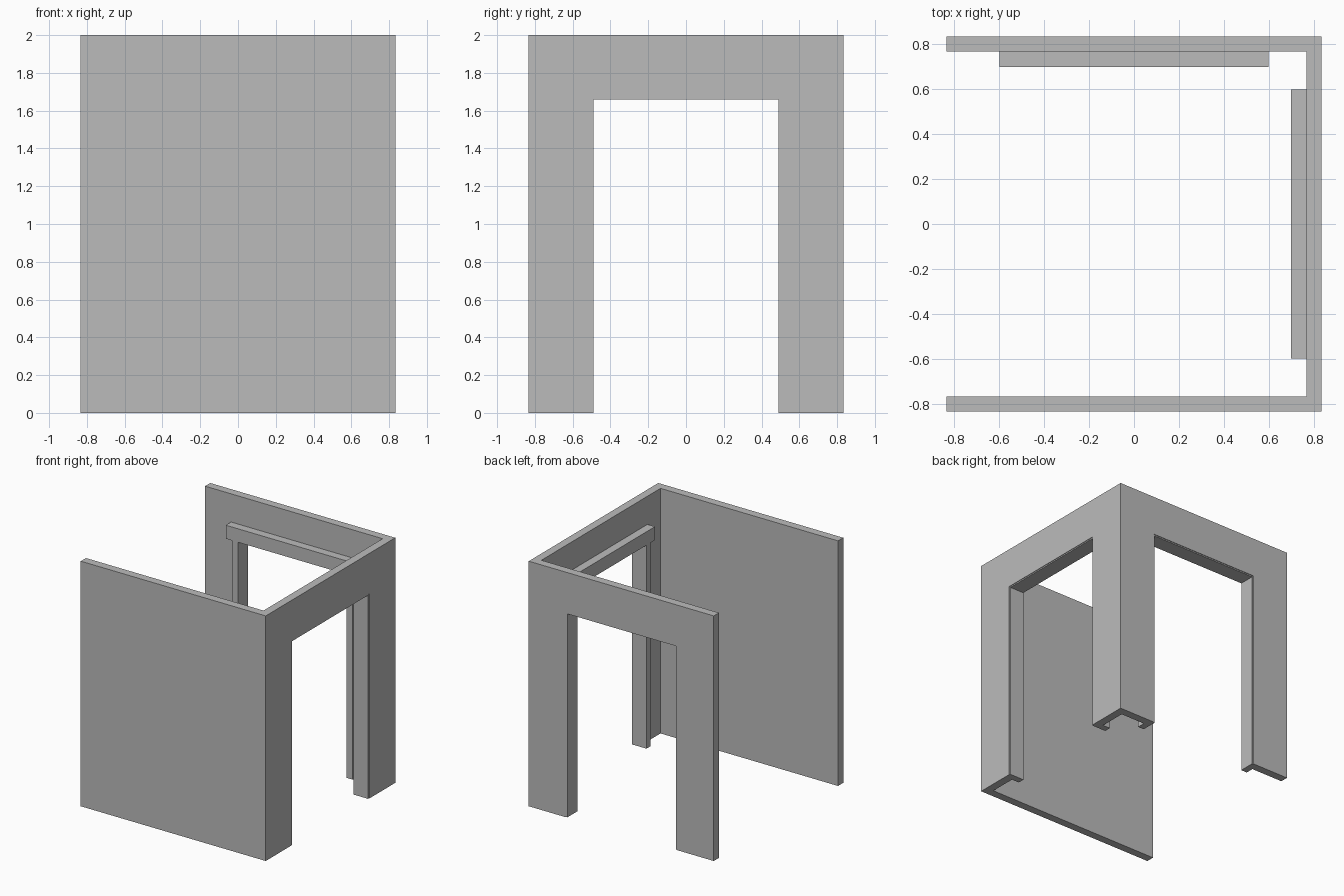
import bpy, bmesh
from mathutils import Matrix, Vector

cube = bpy.data.objects.get("Cube")
if cube:
    bpy.data.objects.remove(cube, do_unlink=True)

grey = bpy.data.materials.new("plain grey")
grey.use_nodes = True
colour = (0.5, 0.5, 0.5, 1)
grey.diffuse_color = colour
grey.node_tree.nodes["Principled BSDF"].inputs["Base Color"].default_value = colour

HALF, INNER, HEIGHT = 0.835, 0.768, 2.0   # wall faces and height
DOOR, DOOR_TOP = 0.5, 1.67                # doorway half width and height


def finish(name, bm, turn=0):
    """Turn the mesh about z in quarter turns and add it to the scene."""
    bmesh.ops.recalc_face_normals(bm, faces=bm.faces)
    bm.transform(Matrix.Rotation(turn * 1.5707963, 4, 'Z'))
    mesh = bpy.data.meshes.new(name)
    bm.to_mesh(mesh)
    bm.free()
    mesh.materials.append(grey)
    obj = bpy.data.objects.new(name, mesh)
    bpy.context.collection.objects.link(obj)


def box(name, lo, hi, turn=0):
    lo, hi = Vector(lo), Vector(hi)
    bm = bmesh.new()
    bmesh.ops.create_cube(bm, size=1)
    bmesh.ops.scale(bm, vec=hi - lo, verts=bm.verts)
    bmesh.ops.translate(bm, vec=(lo + hi) / 2, verts=bm.verts)
    finish(name, bm, turn)


def extrude_plan(name, outline, z0, z1):
    bm = bmesh.new()
    face = bm.faces.new([bm.verts.new((x, y, z0)) for x, y in outline])
    top = bmesh.ops.extrude_face_region(bm, geom=[face])["geom"]
    verts = [v for v in top if isinstance(v, bmesh.types.BMVert)]
    bmesh.ops.translate(bm, vec=(0, 0, z1 - z0), verts=verts)
    finish(name, bm)


# Walls: three sides in one run, broken below the lintels by two doorways
H, I, D = HALF, INNER, DOOR
extrude_plan("front_wall", [(-H, -H), (H, -H), (H, -D), (I, -D), (I, -I), (-H, -I)], 0, DOOR_TOP)
extrude_plan("corner_pier", [(I, D), (H, D), (H, H), (D, H), (D, I), (I, I)], 0, DOOR_TOP)
box("back_pier", (-H, I, 0), (-D, H, DOOR_TOP))
extrude_plan("upper_walls", [(-H, -H), (H, -H), (H, H), (-H, H), (-H, I), (I, I), (I, -I), (-H, -I)],
             DOOR_TOP, HEIGHT)

# Door frames: header and two jambs lining each doorway, standing out inside
LIP, FACE = 0.01, 0.70
for side, turn in (("back", 0), ("left", -1)):
    box(side + "_frame_header", (-0.6, FACE, DOOR_TOP - LIP), (0.6, INNER, 1.77), turn)
    box(side + "_frame_head_lining", (-D, INNER, DOOR_TOP - LIP), (D, HALF - 0.005, DOOR_TOP), turn)
    for end, s in (("a", -1), ("b", 1)):
        x0, x1, xw = sorted((s * (D - LIP), s * 0.545)) + [s * D]
        box(f"{side}_frame_jamb_{end}", (x0, FACE, 0), (x1, INNER, DOOR_TOP - LIP), turn)
        x0, x1 = sorted((s * (D - LIP), xw))
        box(f"{side}_frame_jamb_lining_{end}", (x0, INNER, 0),
            (x1, HALF - 0.005, DOOR_TOP - LIP), turn)
